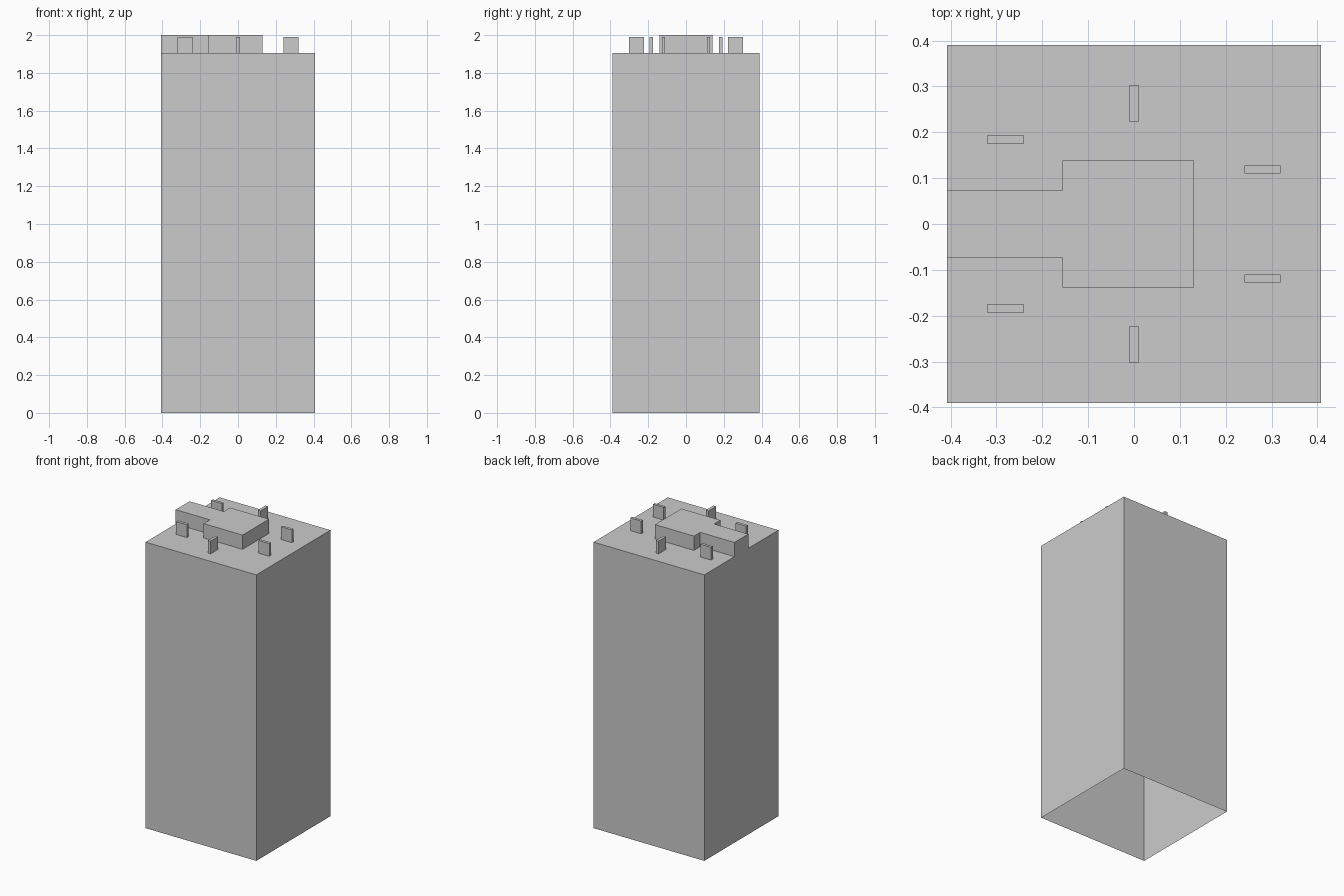
import bpy
import bmesh

if "Cube" in bpy.data.objects:
    bpy.data.objects.remove(bpy.data.objects["Cube"])

HALF_X, HALF_Y = 0.408, 0.39
ROOF, FIN_TOP, TOP = 1.905, 1.99, 2.0


def prism(name, outline, z0, z1):
    """Open-bottomed prism from a counter-clockwise outline."""
    bm = bmesh.new()
    low = [bm.verts.new((x, y, z0)) for x, y in outline]
    high = [bm.verts.new((x, y, z1)) for x, y in outline]
    n = len(outline)
    for i in range(n):
        j = (i + 1) % n
        bm.faces.new((low[i], low[j], high[j], high[i]))
    bm.faces.new(high)
    mesh = bpy.data.meshes.new(name)
    bm.to_mesh(mesh)
    bm.free()
    obj = bpy.data.objects.new(name, mesh)
    bpy.context.collection.objects.link(obj)
    return obj


def rect(x0, x1, y0, y1):
    return [(x0, y0), (x1, y0), (x1, y1), (x0, y1)]


# Tower: walls and flat roof, open underneath
prism("tower", rect(-HALF_X, HALF_X, -HALF_Y, HALF_Y), 0, ROOF)

# Rooftop block: T-shaped, with its narrow arm flush with the left wall
half = [(-HALF_X, -0.073), (-0.156, -0.073), (-0.156, -0.139), (0.131, -0.139)]
prism("rooftop_block", half + [(x, -y) for x, y in reversed(half)], ROOF, TOP)

# Upright fins around the block, mirrored front to back
fins = {
    "left": (-0.320, -0.241, 0.175, 0.194),
    "middle": (-0.010, 0.010, 0.223, 0.303),
    "right": (0.241, 0.320, 0.110, 0.128),
}
for label, (x0, x1, y0, y1) in fins.items():
    prism(f"roof_fin_back_{label}", rect(x0, x1, y0, y1), ROOF, FIN_TOP)
    prism(f"roof_fin_front_{label}", rect(x0, x1, -y1, -y0), ROOF, FIN_TOP)
